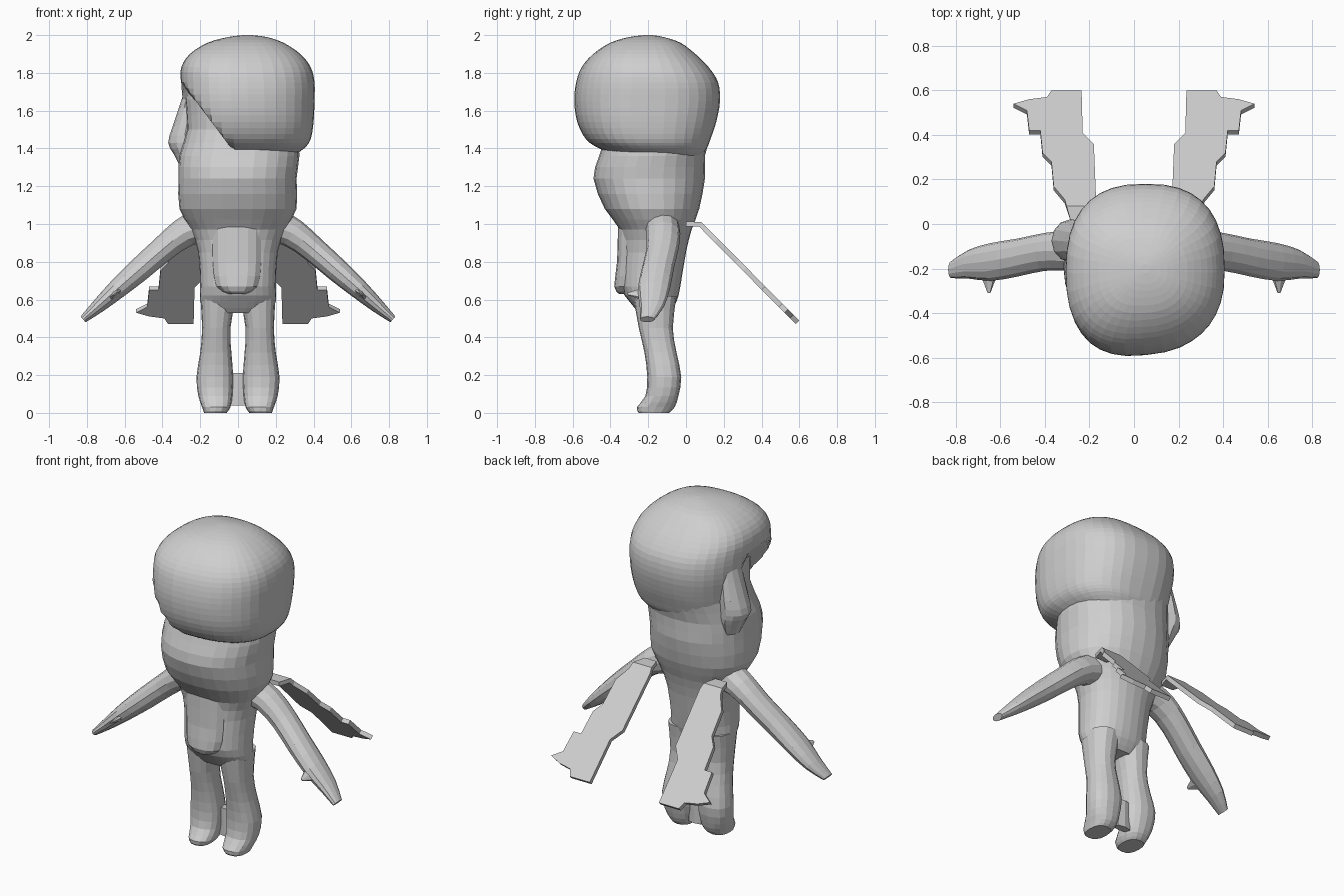
import bpy, bmesh, math
from mathutils import Vector

cube = bpy.data.objects.get("Cube")
if cube:
    bpy.data.objects.remove(cube)

grey = bpy.data.materials.new("pale grey")
grey.use_nodes = True
grey.diffuse_color = (0.62, 0.62, 0.62, 1)
grey.node_tree.nodes["Principled BSDF"].inputs["Base Color"].default_value = (0.62, 0.62, 0.62, 1)


def finish(name, bm, mirror=False):
    bmesh.ops.recalc_face_normals(bm, faces=bm.faces)
    mesh = bpy.data.meshes.new(name)
    bm.to_mesh(mesh)
    bm.free()
    mesh.materials.append(grey)
    obj = bpy.data.objects.new(name, mesh)
    bpy.context.collection.objects.link(obj)
    if mirror:
        obj.modifiers.new("Mirror", "MIRROR").use_mirror_merge = False
    return obj


def resample(rows, steps):
    """Smooth curve through the rows."""
    rows = [rows[0]] + list(rows) + [rows[-1]]
    out = []
    for i in range(1, len(rows) - 2):
        a, b, c, d = rows[i - 1:i + 3]
        for s in range(steps):
            t = s / steps
            out.append([q + 0.5 * t * (r - p + t * (2 * p - 5 * q + 4 * r - w + t * (3 * (q - r) + w - p)))
                        for p, q, r, w in zip(a, b, c, d)])
    return out + [rows[-1]]


def upright(row):
    """Horizontal section from height and x, y limits."""
    z, x0, x1, y0, y1 = row
    return (Vector(((x0 + x1) / 2, (y0 + y1) / 2, z)),
            Vector(((x1 - x0) / 2, 0, 0)), Vector((0, (y1 - y0) / 2, 0)))


def slanted(row):
    """Arm section from centre, depth radius and thickness radius."""
    x, y, z, depth, thick = row
    return Vector((x, y, z)), Vector((0, depth, 0)), Vector((0.66, 0, 0.75)) * thick


def loft(rows, section=upright, sides=24, power=2.0, steps=2):
    bm = bmesh.new()
    rings = []
    for row in resample(rows, steps):
        centre, u, v = section(row)
        ring = []
        for k in range(sides):
            a = 2 * math.pi * k / sides
            c, s = math.cos(a), math.sin(a)
            c = math.copysign(abs(c) ** (2 / power), c)
            s = math.copysign(abs(s) ** (2 / power), s)
            ring.append(bm.verts.new(centre + u * c + v * s))
        rings.append(ring)
    for low, high in zip(rings, rings[1:]):
        for k in range(sides):
            j = (k + 1) % sides
            bm.faces.new((low[k], low[j], high[j], high[k]))
    bm.faces.new(rings[0])
    bm.faces.new(rings[-1])
    return bm


# Torso, jaw and skull in one column
finish("body_and_skull", loft([
    (0.53, -.15, .15, -.25, -.09), (0.59, -.20, .20, -.30, -.05),
    (0.67, -.20, .20, -.345, -.03), (0.85, -.21, .21, -.34, 0),
    (0.97, -.25, .25, -.35, .03), (1.08, -.31, .31, -.43, .07),
    (1.24, -.315, .31, -.49, .10), (1.36, -.31, .325, -.46, .10),
    (1.50, -.27, .32, -.42, .14), (1.66, -.28, .34, -.42, .17),
    (1.80, -.25, .30, -.38, .13)], sides=28, power=2.2))

# Large swept hair, skewed forward and pressed in under one front corner
hair = loft([
    (1.36, -.20, .29, -.36, .08), (1.40, -.24, .35, -.46, .11), (1.45, -.27, .385, -.53, .13),
    (1.54, -.285, .40, -.575, .16), (1.65, -.30, .405, -.59, .18),
    (1.75, -.305, .405, -.58, .17), (1.83, -.30, .385, -.55, .12),
    (1.90, -.255, .33, -.49, .05), (1.96, -.16, .24, -.40, -.03),
    (1.99, -.05, .15, -.30, -.12), (2.00, .03, .07, -.22, -.18)], sides=36, power=2.5, steps=3)
parting, outward = Vector((-.29, 0, 1.74)), Vector((-.8, 0, -.6))
for v in hair.verts:
    v.co.y += .25 * (v.co.x - .03) * max(0, -.2 - v.co.y)
    depth = (v.co - parting).dot(outward)
    if depth > 0:
        v.co -= outward * depth * min(1, max(0, (-.1 - v.co.y) / .12))
finish("hair", hair)

# Ear lump
finish("ear", loft([
    (1.29, -.30, -.22, -.14, -.02), (1.37, -.34, -.20, -.16, .01), (1.43, -.37, -.20, -.17, .02),
    (1.52, -.345, -.20, -.17, .02), (1.70, -.285, -.20, -.16, .0)], sides=12))

# Belly panel
finish("belly", loft([
    (0.63, -.06, .05, -.355, -.2), (0.67, -.12, .11, -.38, -.2),
    (0.80, -.14, .13, -.365, -.2), (1.0, -.14, .13, -.36, -.2)], sides=16, power=2.3))

# Legs with feet, and the web joining them
finish("legs", loft([
    (0, .06, .18, -.25, -.09), (0.03, .04, .19, -.26, -.06),
    (0.09, .03, .21, -.215, -.04), (0.19, .025, .22, -.205, -.025),
    (0.32, .035, .20, -.22, -.05), (0.45, .04, .19, -.25, -.07),
    (0.62, .01, .20, -.28, -.05)], sides=16, power=2.4), mirror=True)
finish("leg_web", loft([(0.04, -.06, .06, -.13, -.08), (0.21, -.06, .06, -.13, -.08)], sides=8, steps=1))

# Arms with thumbs
finish("arms", loft([
    (.16, -.13, 1.0, .09, .11), (.29, -.12, .95, .09, .08), (.40, -.125, .865, .085, .068),
    (.52, -.15, .76, .085, .063), (.64, -.17, .655, .085, .052), (.74, -.18, .565, .065, .037),
    (.82, -.205, .495, .038, .02)], section=slanted, sides=12), mirror=True)
thumb = bmesh.new()
bmesh.ops.create_cone(thumb, segments=6, radius1=.07, radius2=.008, depth=.13, cap_ends=True)
for v in thumb.verts:
    along, across = v.co.x, v.co.y * .4
    v.co = Vector((.65 + .75 * along + .66 * across, -.245 - v.co.z, .63 - .66 * along + .75 * across))
finish("thumbs", thumb, mirror=True)

# Thin ragged coat tails sloping down behind
tail = bmesh.new()
outline = [(.20, .0), (.17, .1), (.18, .35), (.23, .4), (.235, .59), (.37, .59), (.39, .56),
           (.47, .55), (.54, .53), (.48, .5), (.47, .41), (.42, .41), (.41, .31), (.37, .27),
           (.36, .16), (.31, .1), (.28, .0)]
tail.faces.new([tail.verts.new((x, y, 0)) for x, y in outline])
bmesh.ops.bisect_plane(tail, geom=tail.verts[:] + tail.edges[:] + tail.faces[:],
                       plane_co=(0, .075, 0), plane_no=(0, 1, 0))
for v in tail.verts:
    v.co.z = min(1.0, 1.075 - 1.01 * v.co.y)
tails = finish("coat_tails", tail, mirror=True)
solid = tails.modifiers.new("Thickness", "SOLIDIFY")
solid.thickness = .026
solid.offset = 0
